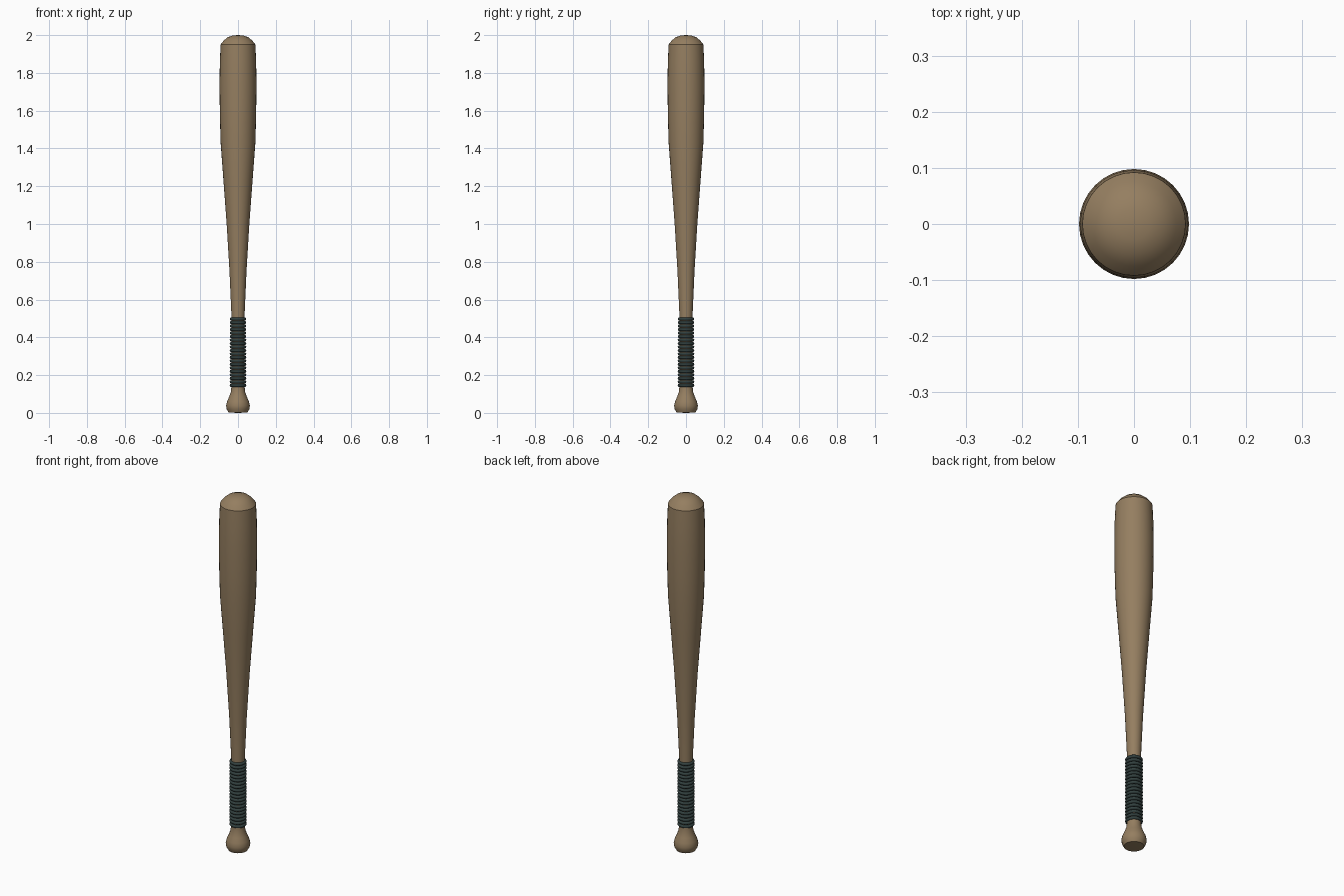
import bpy
import bmesh
import math
from mathutils import Matrix, Vector

cube = bpy.data.objects.get("Cube")
if cube:
    bpy.data.objects.remove(cube, do_unlink=True)


def make_material(name, rgb):
    mat = bpy.data.materials.new(name)
    mat.use_nodes = True
    color = (*rgb, 1.0)
    mat.diffuse_color = color
    mat.node_tree.nodes["Principled BSDF"].inputs["Base Color"].default_value = color
    return mat


def finish(name, bm, mat, angle):
    bmesh.ops.recalc_face_normals(bm, faces=bm.faces)
    mesh = bpy.data.meshes.new(name)
    bm.to_mesh(mesh)
    bm.free()
    mesh.materials.append(mat)
    obj = bpy.data.objects.new(name, mesh)
    bpy.context.collection.objects.link(obj)
    bpy.ops.object.select_all(action="DESELECT")
    obj.select_set(True)
    bpy.context.view_layer.objects.active = obj
    bpy.ops.object.shade_smooth_by_angle(angle=math.radians(angle))
    return obj


def lathe(bm, points, closed=False, steps=32):
    """Spin a (radius, height) outline around the z axis."""
    verts = [bm.verts.new((r, 0, z)) for r, z in points]
    edges = [bm.edges.new(pair) for pair in zip(verts, verts[1:])]
    if closed:
        edges.append(bm.edges.new((verts[-1], verts[0])))
    bmesh.ops.spin(bm, geom=verts + edges, axis=(0, 0, 1), cent=(0, 0, 0),
                   angle=math.tau, steps=steps)
    bmesh.ops.remove_doubles(bm, verts=bm.verts, dist=0.0001)


wood = make_material("warm wood", (0.30, 0.21, 0.118))
wrap = make_material("dark green wrap", (0.032, 0.052, 0.050))

# Turned body: knob, handle, taper, barrel and domed end
body_outline = [
    (0, 0), (0.05, 0.002), (0.06, 0.02), (0.063, 0.038), (0.058, 0.06),
    (0.047, 0.085), (0.038, 0.11), (0.035, 0.14), (0.034, 0.5),
    (0.045, 0.75), (0.06, 1.0), (0.077, 1.23), (0.092, 1.43),
    (0.096, 1.58), (0.098, 1.74), (0.096, 1.86), (0.092, 1.95),
    (0.075, 1.972), (0.054, 1.989), (0.028, 1.998), (0, 2.0),
]
bm = bmesh.new()
lathe(bm, body_outline)
finish("bat_body", bm, wood, 35)

# Grip wrap: a stack of thin rounded rings
RINGS, LOW, HIGH = 20, 0.146, 0.497
bm = bmesh.new()
for i in range(RINGS):
    height = LOW + (HIGH - LOW) * i / (RINGS - 1)
    ring = bmesh.new()
    outline = [(0.036 + 0.008 * math.cos(a), height + 0.0085 * math.sin(a))
               for a in (math.tau * k / 10 for k in range(10))]
    lathe(ring, outline, closed=True)
    part = bpy.data.meshes.new("ring_part")
    ring.to_mesh(part)
    ring.free()
    bm.from_mesh(part)
    bpy.data.meshes.remove(part)
finish("grip_wrap", bm, wrap, 60)
